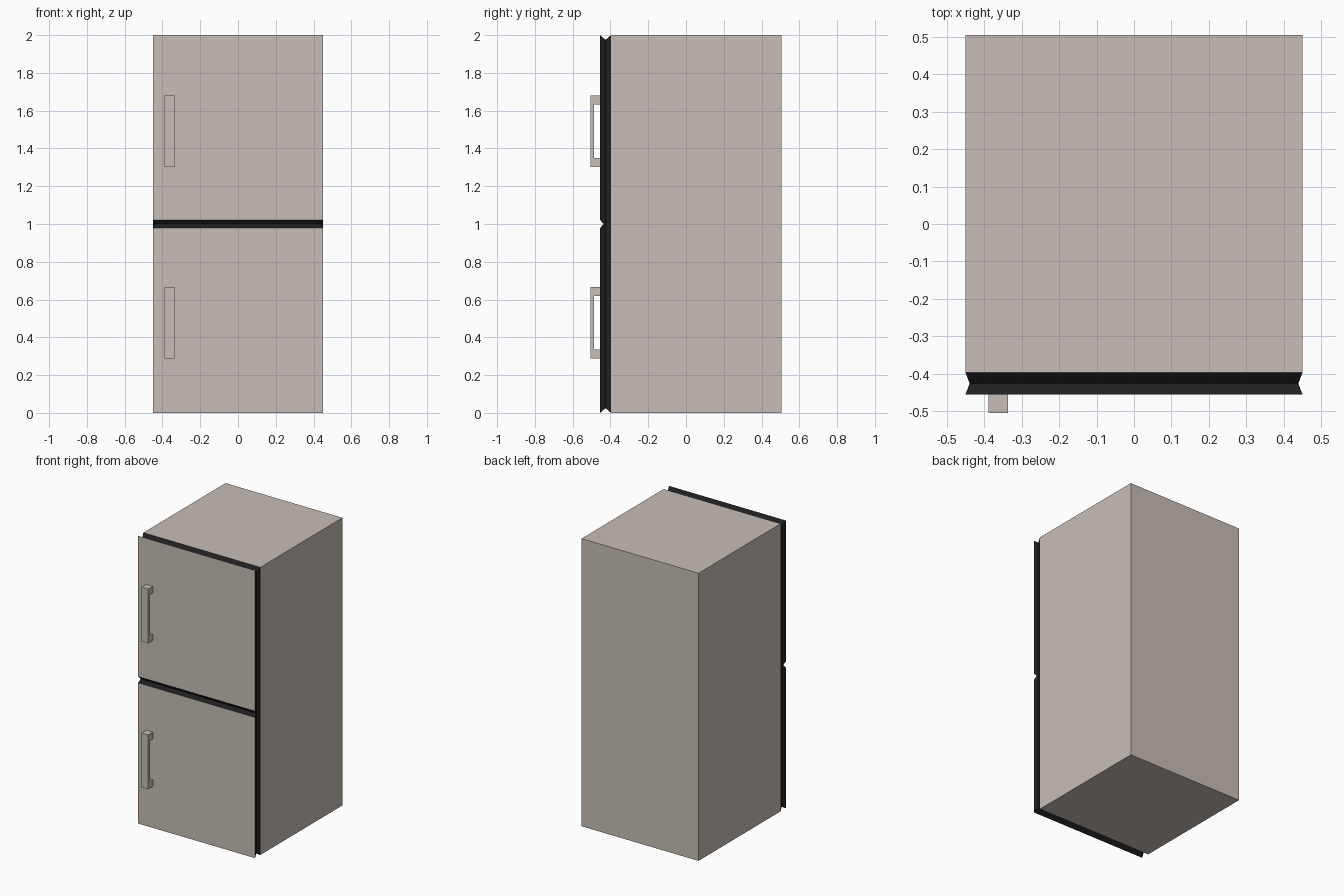
import bpy
import bmesh

if "Cube" in bpy.data.objects:
    bpy.data.objects.remove(bpy.data.objects["Cube"])


def material(name, rgb):
    m = bpy.data.materials.new(name)
    m.diffuse_color = (*rgb, 1)
    m.use_nodes = True
    m.node_tree.nodes["Principled BSDF"].inputs["Base Color"].default_value = m.diffuse_color
    return m


beige = material("warm grey enamel", (0.578, 0.515, 0.474))
black = material("black rubber", (0.014, 0.014, 0.015))


def finish(bm, name, mats):
    bmesh.ops.remove_doubles(bm, verts=bm.verts[:], dist=0.0001)
    bmesh.ops.recalc_face_normals(bm, faces=bm.faces[:])
    me = bpy.data.meshes.new(name)
    bm.to_mesh(me)
    bm.free()
    for m in mats:
        me.materials.append(m)
    ob = bpy.data.objects.new(name, me)
    bpy.context.collection.objects.link(ob)
    return ob


# Cabinet body
def box(name, x0, x1, y0, y1, z0, z1):
    bm = bmesh.new()
    bmesh.ops.create_cube(bm, size=1)
    for v in bm.verts:
        v.co = ((x0 + x1) / 2 + v.co.x * (x1 - x0),
                (y0 + y1) / 2 + v.co.y * (y1 - y0),
                (z0 + z1) / 2 + v.co.z * (z1 - z0))
    return finish(bm, name, [beige])


box("cabinet", -0.45, 0.45, -0.397, 0.505, 0, 2)

# Doors with pinched black edges and a V groove between them.
# Each ring: y, half width, inner height and outer height from the middle.
rings = [(-0.397, 0.45, 0, 1), (-0.426, 0.439, 0, 0.975),
         (-0.437, 0.4432, 0, 0.9845), (-0.455, 0.45, 0.022, 1)]
bm = bmesh.new()
for s in (1, -1):
    loops = [[bm.verts.new((x, y, 1 + s * z)) for x, z in
              ((-w, lo), (w, lo), (w, hi), (-w, hi))] for y, w, lo, hi in rings]
    for k, (a, b) in enumerate(zip(loops, loops[1:])):
        for i in range(4):
            if i == 0 and k < 2:
                continue  # the two halves join here
            j = (i + 1) % 4
            f = bm.faces.new((a[i], a[j], b[j], b[i]))
            f.material_index = 1
    bm.faces.new(loops[-1])  # door front
finish(bm, "doors", [beige, black])


# Bracket handles: a C profile extruded sideways
def handle(name, z0, z1):
    leg, back, front, inner = 0.047, -0.455, -0.505, -0.486
    prof = [(back, z0), (front, z0), (front, z1), (back, z1),
            (back, z1 - leg), (inner, z1 - leg), (inner, z0 + leg), (back, z0 + leg)]
    bm = bmesh.new()
    f = bm.faces.new([bm.verts.new((-0.388, y, z)) for y, z in prof])
    r = bmesh.ops.extrude_face_region(bm, geom=[f])
    for v in r["geom"]:
        if isinstance(v, bmesh.types.BMVert):
            v.co.x = -0.337
    finish(bm, name, [beige])


handle("upper_handle", 1.302, 1.68)
handle("lower_handle", 0.288, 0.666)
